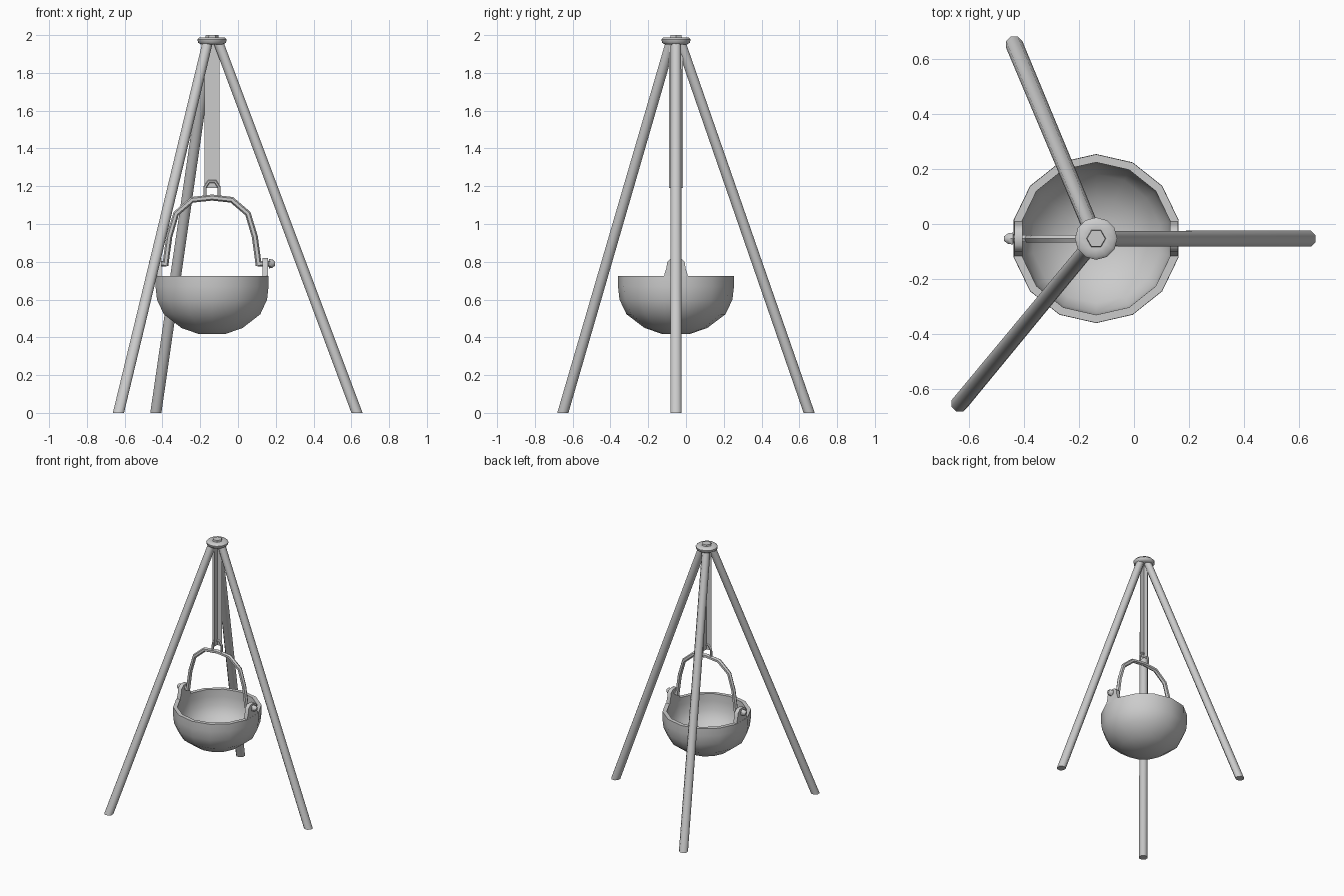
import bpy, math
from mathutils import Vector

if "Cube" in bpy.data.objects:
    bpy.data.objects.remove(bpy.data.objects["Cube"])

CX, CY = -0.1375, -0.053   # hanging axis


def make(name, verts, faces):
    me = bpy.data.meshes.new(name)
    me.from_pydata(verts, [], faces)
    me.update()
    ob = bpy.data.objects.new(name, me)
    bpy.context.collection.objects.link(ob)
    return ob


def loft(name, rings, caps=True):
    n = len(rings[0])
    verts = [v for r in rings for v in r]
    faces = [(i * n + j, i * n + (j + 1) % n, (i + 1) * n + (j + 1) % n, (i + 1) * n + j)
             for i in range(len(rings) - 1) for j in range(n)]
    if caps:
        faces += [tuple(reversed(range(n))), tuple(range(len(verts) - n, len(verts)))]
    return make(name, verts, faces)


def flat_ring(x, y, z, r, n, turn=0.0):
    return [(x + r * math.cos(turn + 2 * math.pi * k / n),
             y + r * math.sin(turn + 2 * math.pi * k / n), z) for k in range(n)]


def rod(name, pts, radii, n=6):
    # sweep along (x offset, z) points lying in the plane y = CY
    p = [Vector((CX + x, CY, z)) for x, z in pts]
    rings = []
    for i, c in enumerate(p):
        a = (c - p[i - 1]).normalized() if i else Vector()
        b = (p[i + 1] - c).normalized() if i < len(p) - 1 else Vector()
        t = (a + b).normalized()
        side = Vector((-t.z, 0, t.x))
        up = t.cross(side)
        r = radii[i] if isinstance(radii, list) else radii
        rings.append([c + r * (side * math.cos(q) + up * math.sin(q))
                      for q in (2 * math.pi * k / n for k in range(n))])
    return loft(name, rings)


# three legs with feet cut level
for name, foot, top in (("right_leg", (0.63, -0.053), (-0.105, -0.053)),
                        ("back_leg", (-0.435, 0.652), (-0.15, -0.03)),
                        ("front_left_leg", (-0.633, -0.652), (-0.16, -0.08))):
    loft(name, [flat_ring(*foot, 0, 0.032, 8, math.pi / 8),
                flat_ring(*top, 1.965, 0.03, 8, math.pi / 8)])

# cap and hexagonal nut
loft("top_cap", [flat_ring(CX, CY, z, r, 12) for r, z in
                 ((0.058, 1.95), (0.074, 1.96), (0.077, 1.977), (0.066, 1.988), (0.04, 1.988))])
loft("cap_nut", [flat_ring(CX, CY, z, r, 6) for r, z in ((0.037, 1.98), (0.033, 2.0))])

# chain: two crossed flat strips
for name, dx, dy in (("chain_wide", 0.039, 0), ("chain_deep", 0, 0.037)):
    make(name, [(CX - dx, CY - dy, 1.19), (CX + dx, CY + dy, 1.19),
                (CX + dx, CY + dy, 1.955), (CX - dx, CY - dy, 1.955)], [(0, 1, 2, 3)])

# hook loop round the handle
rod("hook_loop", [(-0.037, 1.13), (-0.037, 1.195), (-0.018, 1.224),
                  (0.018, 1.224), (0.037, 1.195), (0.037, 1.13)], 0.009)

# arched handle
half = [(0.247, 0.78), (0.238, 0.85), (0.226, 0.935), (0.19, 1.055), (0.105, 1.128)]
rod("handle", [(-x, z) for x, z in half] + [(0, 1.14)] + half[::-1], 0.016)

# bowl: outer wall, rim, inner wall
N = 14
outer = [(0.07, 0.417), (0.165, 0.449), (0.262, 0.522), (0.299, 0.60), (0.307, 0.67), (0.306, 0.725)]
inner = [(0.277, 0.725), (0.276, 0.67), (0.268, 0.605), (0.235, 0.54), (0.15, 0.475), (0.065, 0.446)]
loft("bowl", [flat_ring(CX, CY, z, r, N, math.pi / N) for r, z in outer + inner])

# ears, pins and knobs on both sides
ear = [(-0.066, 0.70), (0.066, 0.70), (0.061, 0.735), (0.051, 0.765), (0.046, 0.80), (0.024, 0.82),
       (-0.024, 0.82), (-0.046, 0.80), (-0.051, 0.765), (-0.061, 0.735)]
for side, s in (("left", -1), ("right", 1)):
    rings = [[(CX + s * x, CY + y, z) for y, z in ear[::s]] for x in (0.268, 0.297)]
    loft(side + "_ear", rings)
    rod(side + "_pin", [(s * 0.24, 0.79), (s * 0.3, 0.79), (s * 0.302, 0.79),
                        (s * 0.32, 0.79), (s * 0.334, 0.79)], [0.015, 0.015, 0.025, 0.022, 0.01])

# smooth shading with sharp edges kept
for ob in bpy.context.collection.objects:
    ob.select_set(True)
    bpy.context.view_layer.objects.active = ob
bpy.ops.object.shade_smooth_by_angle(angle=math.radians(50))
